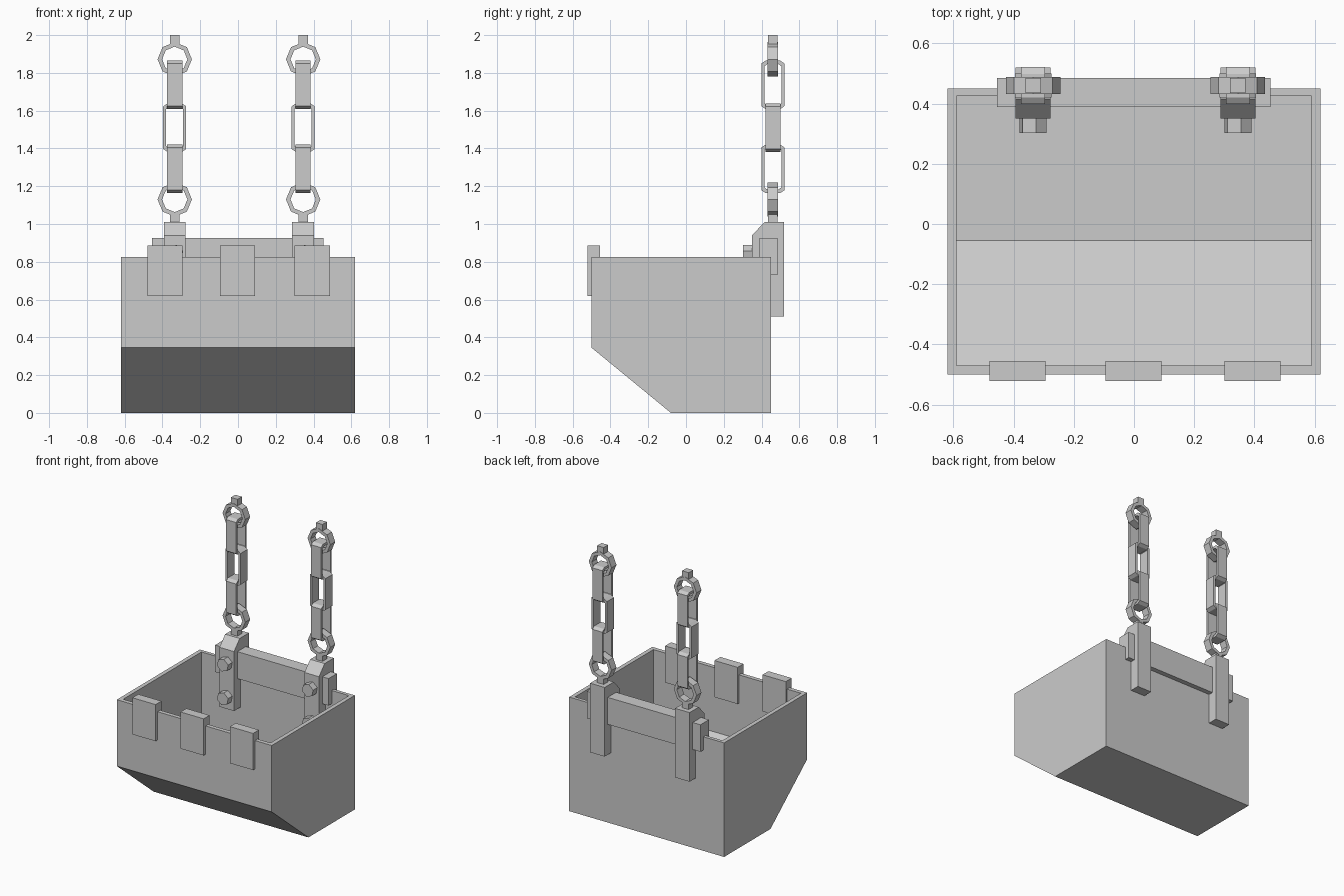
import bpy, bmesh, math

if "Cube" in bpy.data.objects:
    bpy.data.objects.remove(bpy.data.objects["Cube"])


def finish(bm, name):
    bmesh.ops.recalc_face_normals(bm, faces=bm.faces)
    me = bpy.data.meshes.new(name)
    bm.to_mesh(me)
    bm.free()
    ob = bpy.data.objects.new(name, me)
    bpy.context.collection.objects.link(ob)
    return ob


def prism(name, yz, x0, x1):
    """Closed (y, z) profile extruded along x."""
    bm = bmesh.new()
    a = [bm.verts.new((x0, y, z)) for y, z in yz]
    b = [bm.verts.new((x1, y, z)) for y, z in yz]
    bm.faces.new(a)
    bm.faces.new(b)
    n = len(yz)
    for i in range(n):
        j = (i + 1) % n
        bm.faces.new((a[i], a[j], b[j], b[i]))
    return finish(bm, name)


def box(name, x0, x1, y0, y1, z0, z1):
    return prism(name, [(y0, z0), (y1, z0), (y1, z1), (y0, z1)], x0, x1)


def loop_link(name, outer, inner, depth, loc, turned=False):
    """Flat ring between two (across, up) outlines; turned puts it in the yz plane."""
    bm = bmesh.new()
    rows = []
    for outline, d in ((outer, -1), (outer, 1), (inner, 1), (inner, -1)):
        row = []
        for u, w in outline:
            t = d * depth / 2
            row.append(bm.verts.new((t, u, w) if turned else (u, t, w)))
        rows.append(row)
    n = len(outer)
    for k in range(4):
        r, s = rows[k], rows[(k + 1) % 4]
        for i in range(n):
            j = (i + 1) % n
            bm.faces.new((r[i], r[j], s[j], s[i]))
    ob = finish(bm, name)
    ob.location = loc
    return ob


def octagon(r):
    return [(r * math.cos(i * math.pi / 4), r * math.sin(i * math.pi / 4)) for i in range(8)]


def long_octagon(w, h, cw, ch):
    q = [(w, h - ch), (w - cw, h)]
    return (q + [(-u, v) for u, v in reversed(q)] + [(-u, -v) for u, v in q]
            + [(u, -v) for u, v in reversed(q)])


# open bucket with wall thickness
outer = [(-.5, .825), (-.5, .345), (-.08, 0), (.45, 0), (.45, .825)]
inner = [(-.47, .825), (-.47, .36), (-.055, .03), (.425, .03), (.425, .825)]
bm = bmesh.new()
shells = []
for prof, w in ((outer, .62), (inner, .59)):
    a = [bm.verts.new((-w, y, z)) for y, z in prof]
    b = [bm.verts.new((w, y, z)) for y, z in prof]
    bm.faces.new(a)
    bm.faces.new(b)
    for i in range(4):
        bm.faces.new((a[i], a[i + 1], b[i + 1], b[i]))
    shells.append((a[0], a[4], b[4], b[0]))
for i in range(4):
    j = (i + 1) % 4
    bm.faces.new((shells[0][i], shells[0][j], shells[1][j], shells[1][i]))
finish(bm, "bucket")

# teeth on the front lip
for i, x in enumerate((-.387, -.002, .393)):
    box(f"tooth_{i}", x - .093, x + .093, -.522, -.455, .62, .885)

# bar joining the hangers
box("crossbar", -.455, .453, .388, .485, .73, .925)

bracket = [(.35, .51), (.52, .51), (.52, 1.01), (.415, 1.01), (.35, .94)]
for side, x in (("left", -.335), ("right", .345)):
    # hanger bracket through the back wall
    prism(f"{side}_bracket", bracket, x - .058, x + .058)

    # hexagonal bolts
    for k, z in enumerate((.843, .60)):
        bpy.ops.mesh.primitive_cylinder_add(vertices=6, radius=.047, depth=.06,
                                            location=(x, .332, z),
                                            rotation=(math.pi / 2, math.radians(12), 0))
        bpy.context.object.name = f"{side}_bolt_{k}"

    # end rings and their pegs
    for end, z in (("lower", 1.13), ("upper", 1.872)):
        loop_link(f"{side}_{end}_ring", octagon(.091), octagon(.067), .056, (x, .46, z))
    box(f"{side}_lower_peg", x - .026, x + .026, .435, .485, 1.0, 1.05)
    box(f"{side}_upper_peg", x - .026, x + .026, .435, .485, 1.945, 2.0)

    # three interlocked links
    for k, z in enumerate((1.292, 1.51, 1.737)):
        loop_link(f"{side}_link_{k}", long_octagon(.061, .128, .022, .015),
                  long_octagon(.045, .110, .016, .012), .08, (x, .46, z), turned=k != 1)
